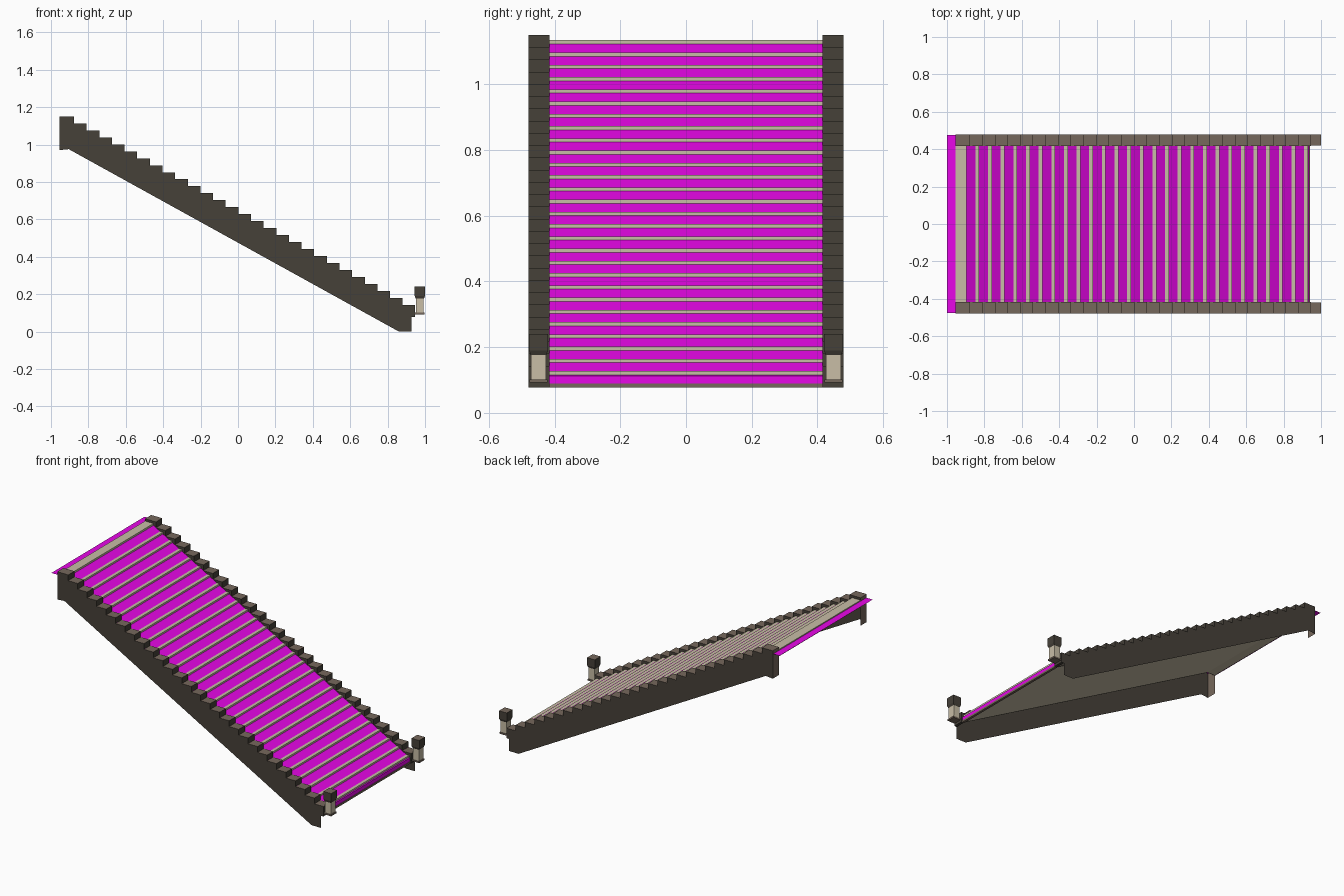
import bpy, bmesh

if "Cube" in bpy.data.objects:
    bpy.data.objects.remove(bpy.data.objects["Cube"])

def s2l(c):
    return tuple((v / 255 / 12.92) if v < 11 else (((v / 255) + 0.055) / 1.055) ** 2.4 for v in c)

def material(name, rgb):
    m = bpy.data.materials.new(name)
    m.diffuse_color = (*s2l(rgb), 1)
    m.use_nodes = True
    m.node_tree.nodes["Principled BSDF"].inputs["Base Color"].default_value = m.diffuse_color
    return m

DARK = material("dark stone", (70, 65, 57))
BROWN = material("brown stone", (118, 104, 92))
TAN = material("pale tan stone", (200, 189, 166))
MAGENTA = material("magenta", (240, 8, 240))

N = 28                # number of steps
DX, DZ = 0.0676, 0.0373
YI, YO = 0.416, 0.479  # inner and outer faces of the curbs

def make(name, bm, mats, rule=None):
    me = bpy.data.meshes.new(name)
    if rule:
        bm.normal_update()
        for f in bm.faces:
            f.material_index = rule(f)
    bm.to_mesh(me)
    bm.free()
    for m in mats:
        me.materials.append(m)
    ob = bpy.data.objects.new(name, me)
    bpy.context.collection.objects.link(ob)
    return ob

def add_face(bm, pts):
    return bm.faces.new([bm.verts.new(p) for p in pts])

def strip(bm, path, y0, y1):
    """Sweep an x-z path across y, so that a path running +x faces up."""
    for (xa, za), (xb, zb) in zip(path, path[1:]):
        add_face(bm, [(xa, y0, za), (xb, y0, zb), (xb, y1, zb), (xa, y1, za)])

def box(bm, x0, x1, y0, y1, z0, z1):
    v = [bm.verts.new((x, y, z)) for x in (x0, x1) for y in (y0, y1) for z in (z0, z1)]
    for q in ((0, 1, 3, 2), (4, 6, 7, 5), (0, 4, 5, 1), (2, 3, 7, 6), (0, 2, 6, 4), (1, 5, 7, 3)):
        bm.faces.new([v[i] for i in q])

# Stepped curb profile, from the back top to the front foot
top = [(-0.955, 1.15)]
for k in range(N):
    x, z = -0.877 + k * DX, 1.15 - k * DZ
    top += [(x, z), (x, z - DZ)] if k < N - 1 else [(0.945, z), (0.945, 0.078)]

def curb(name, s):
    bm = bmesh.new()
    y0, y1 = (YI, YO) if s > 0 else (-YO, -YI)
    # outer wall, reaching the ground
    outer = top + [(0.928, 0.078), (0.928, 0), (0.86, 0), (-0.905, 0.975), (-0.955, 0.97)]
    # inner skirt, just deep enough to meet the stairs
    inner = top + [(0.93, 0.078), (-0.90, 1.089), (-0.955, 1.089)]
    for prof, y, flip in ((outer, s * YO, s < 0), (inner, s * YI, s > 0)):
        pts = [(x, y, z) for x, z in prof]
        add_face(bm, pts[::-1] if flip else pts)
    # stepped top, back end and front underside
    strip(bm, top + [(0.928, 0.078)], y0, y1)
    strip(bm, [(-0.955, 0.97), (-0.955, 1.15)], y0, y1)
    make(name, bm, [DARK, BROWN], lambda f: 1 if f.normal.z > 0.7 or f.normal.x < -0.7 else 0)

curb("left_curb", -1)
curb("right_curb", 1)

# Steps: one pale stepped slab with a smooth sloping underside
path = [(-0.955, 1.135)]
for k in range(N):
    z = 1.135 if k == 0 else 1.134 - k * DZ
    nose = -0.895 + k * DX
    path += [(nose, z), (nose, 1.134 - (k + 1) * DZ if k < N - 1 else 0.079)]
path += [(-0.90, 1.09), (-0.955, 1.09), (-0.955, 1.135)]
bm = bmesh.new()
strip(bm, path, -YI, YI)
make("steps", bm, [TAN])

# Brown sill under the lowest step
bm = bmesh.new()
box(bm, 0.925, 0.940, -YI, YI, 0.077, 0.089)
make("bottom_sill", bm, [BROWN])

# Sloped sheet that cuts through the steps, with a flat lip and a short drop
slope = DZ / DX
zs = lambda x: 1.1144 - slope * (x + 0.88)
flat_x = -0.905
bm = bmesh.new()
strip(bm, [(-1.0, zs(flat_x)), (flat_x, zs(flat_x)), (0.936, zs(0.936)), (0.936, 0.089)], -0.475, 0.475)
make("ramp_sheet", bm, [MAGENTA])

# Small posts at the foot: pale shaft, dark cap with brown top
for name, s in (("left", -1), ("right", 1)):
    yc = s * 0.449
    bm = bmesh.new()
    box(bm, 0.951, 0.993, yc - 0.023, yc + 0.023, 0.094, 0.192)
    make(name + "_post_shaft", bm, [TAN])
    bm = bmesh.new()
    box(bm, 0.946, 0.998, yc - 0.027, yc + 0.027, 0.092, 0.102)
    make(name + "_post_base", bm, [BROWN])
    bm = bmesh.new()
    box(bm, 0.945, 1.0, yc - 0.029, yc + 0.029, 0.19, 0.24)
    # tapered collar below the cap
    a = [(0.945, -0.029), (1.0, -0.029), (1.0, 0.029), (0.945, 0.029)]
    b = [(0.95, -0.024), (0.994, -0.024), (0.994, 0.024), (0.95, 0.024)]
    for i in range(4):
        j = (i + 1) % 4
        add_face(bm, [(b[i][0], yc + b[i][1], 0.176), (b[j][0], yc + b[j][1], 0.176),
                      (a[j][0], yc + a[j][1], 0.19), (a[i][0], yc + a[i][1], 0.19)])
    make(name + "_post_cap", bm, [DARK, BROWN], lambda f: 1 if f.normal.z > 0.7 else 0)
